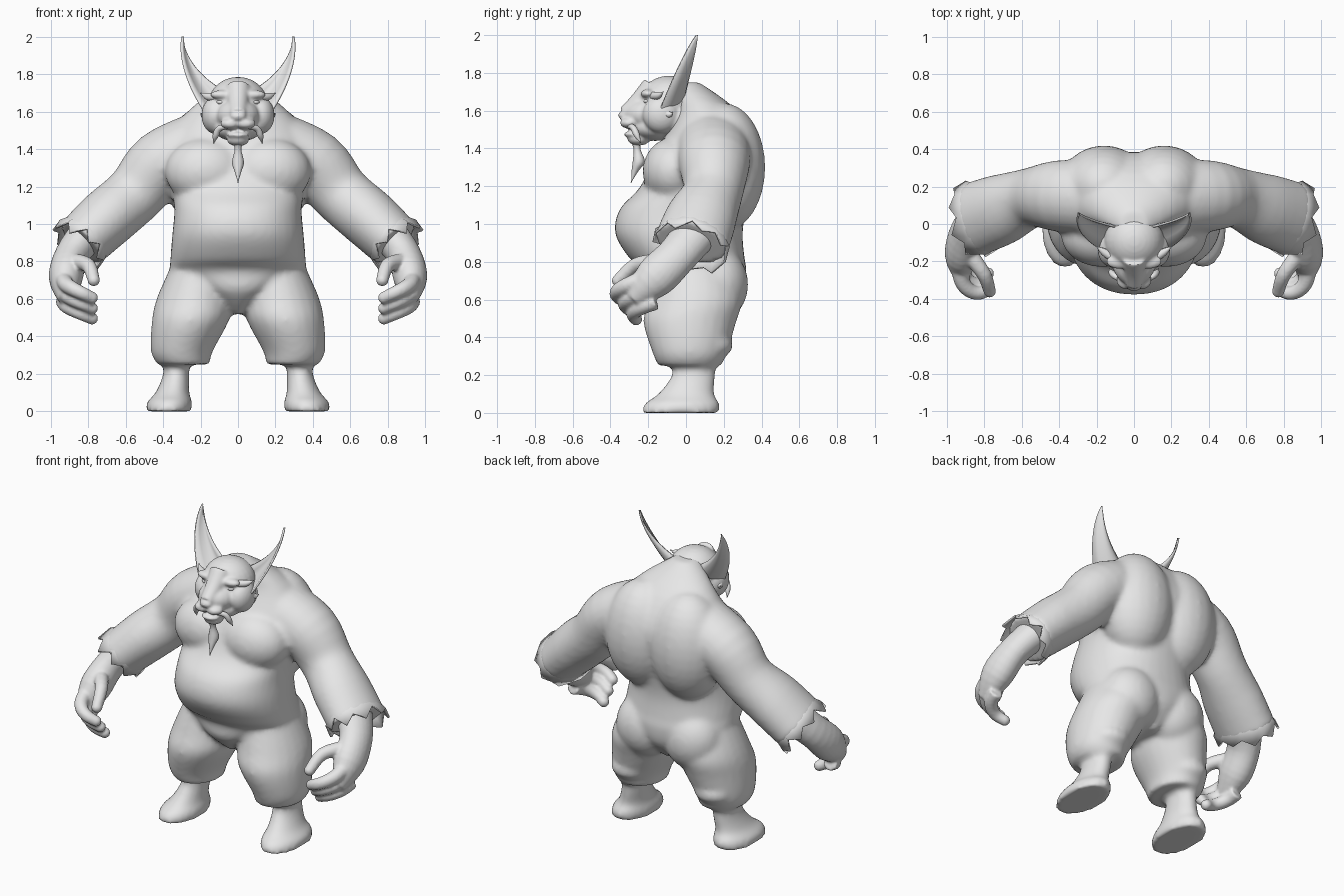
import bpy, bmesh, math, random
from mathutils import Vector, Matrix

random.seed(4)
if "Cube" in bpy.data.objects:
    bpy.data.objects.remove(bpy.data.objects["Cube"])

grey = bpy.data.materials.new("plain grey")
grey.use_nodes = True
grey.diffuse_color = (.8, .8, .8, 1)
grey.node_tree.nodes["Principled BSDF"].inputs["Base Color"].default_value = grey.diffuse_color

X, Y = Vector((1, 0, 0)), Vector((0, 1, 0))


def dense(stations, steps=4):
    """Catmull-Rom interpolation of stations (position and radii)."""
    last = len(stations) - 1
    smooth = []
    for i in range(last):
        before, start, end, after = (stations[max(0, min(last, i + k))] for k in (-1, 0, 1, 2))
        for j in range(steps):
            t = j / steps
            smooth.append([b + t * ((c - a) + t * ((2 * a - 5 * b + 4 * c - d)
                           + t * (3 * b - a - 3 * c + d))) / 2
                           for a, b, c, d in zip(before, start, end, after)])
    return smooth + [list(stations[last])]


def round_power(value, power):
    return math.copysign(abs(value) ** (2 / power), value)


def skin(bm, rings, closed=True):
    """Bridge successive rows of vertices with quads."""
    for low, high in zip(rings, rings[1:]):
        count = len(low)
        for k in range(count if closed else count - 1):
            j = (k + 1) % count
            bm.faces.new((low[k], low[j], high[j], high[k]))


def tube(bm, stations, depth=1, level=False, power=2, sides=24):
    """Closed loft through (x, y, z, radius[, depth radius]); off-centre lofts are paired."""
    path = dense(stations)
    paired = any(p[0] for p in stations)
    for mirror in ((1, -1) if paired else (1,)):
        rings = []
        for i, p in enumerate(path):
            u, v = X, Y
            if not level:
                ahead, behind = path[min(i + 1, len(path) - 1)], path[max(i - 1, 0)]
                direction = Vector(ahead[:3]) - Vector(behind[:3])
                u = direction.cross(Y).normalized()
                v = u.cross(direction).normalized()
            wide = max(p[3], .003)
            deep = p[4] if len(p) > 4 else wide * depth
            ring = []
            for k in range(sides):
                angle = math.tau * k / sides
                point = (Vector(p[:3]) + u * wide * round_power(math.cos(angle), power)
                         + v * deep * round_power(math.sin(angle), power))
                point.x *= mirror
                ring.append(bm.verts.new(point))
            rings.append(ring)
        skin(bm, rings)
        bm.faces.new(rings[0])
        bm.faces.new(rings[-1])


def ball(bm, centre, radii):
    """Ellipsoid; one off the centre line is paired."""
    x, y, z = centre
    for across in {x, -x}:
        place = Matrix.Translation((across, y, z)) @ Matrix.Diagonal((*radii, 1))
        bmesh.ops.create_uvsphere(bm, u_segments=24, v_segments=16, radius=1, matrix=place)


def finish(name, bm):
    bmesh.ops.recalc_face_normals(bm, faces=bm.faces)
    for face in bm.faces:
        face.smooth = True
    mesh = bpy.data.meshes.new(name)
    bm.to_mesh(mesh)
    bm.free()
    mesh.materials.append(grey)
    ob = bpy.data.objects.new(name, mesh)
    bpy.context.collection.objects.link(ob)
    return ob


def fuse(ob, voxel, passes):
    """Merge overlapping volumes into one soft skin."""
    remesh = ob.modifiers.new("fuse", "REMESH")
    remesh.mode = "VOXEL"
    remesh.voxel_size = voxel
    remesh.use_smooth_shade = True
    soften = ob.modifiers.new("soften", "SMOOTH")
    soften.factor = .5
    soften.iterations = passes


def thin_pair(ob):
    """Give a thin sheet some thickness and a mirrored twin."""
    ob.modifiers.new("thickness", "SOLIDIFY").thickness = .012
    ob.modifiers.new("mirror", "MIRROR").use_mirror_merge = False


# Torso rings: height, front, back, half width
bm = bmesh.new()
torso = [(.52, -.08, .2, .03), (.64, -.2, .3, .2), (.75, -.22, .32, .35), (.82, -.3, .31, .36),
         (.95, -.375, .3, .35), (1.08, -.35, .32, .34), (1.2, -.24, .36, .36), (1.4, -.15, .38, .4),
         (1.6, -.05, .27, .27), (1.75, -.08, .07, .07)]
tube(bm, [(0, (front + back) / 2, z, wide, (back - front) / 2) for z, front, back, wide in torso],
     level=True, power=2.2, sides=40)
ball(bm, (.17, -.06, 1.28), (.22, .17, .18))    # chest
ball(bm, (.16, .2, 1.3), (.24, .22, .34))       # upper back
ball(bm, (.17, .16, .68), (.19, .17, .2))       # seat
# Arms, trouser legs, shins and feet
tube(bm, [(.2, .14, 1.42, .18, .2), (.41, .15, 1.32, .18, .19), (.55, .14, 1.16, .16, .16),
          (.7, .08, 1.03, .16, .19), (.84, .03, .9, .15, .2)])
ball(bm, (.72, .15, 1.05), (.08, .11, .08))     # elbow
tube(bm, [(.2, .05, .75, .17), (.23, .05, .6, .205), (.255, .02, .48, .205),
          (.3, .02, .32, .165), (.29, .02, .25, .14)], depth=1.2, level=True)
ball(bm, (.3, .12, .36), (.13, .13, .08))       # trouser fold
tube(bm, [(.33, .04, .3, .07), (.33, .04, .2, .07), (.35, 0, .1, .09), (.365, -.02, .05, .12),
          (.37, -.03, 0, .125)], depth=1.65, level=True)
fuse(finish("body", bm), .016, 8)

# Hands: palm, three curled fingers and a thumb
bm = bmesh.new()
tube(bm, [(.8, .05, .95, .1), (.89, -.05, .83, .09), (.92, -.17, .71, .09), (.92, -.28, .6, .04)], depth=1.2)
digits = [[(.88, -.16, .8), (.8, -.27, .78), (.77, -.36, .7)]]
for i in range(3):
    knuckle = Vector((.93, -.25, .7)) + i * Vector((0, .045, -.055))
    curl = [math.radians(30 * step) for step in range(5)]
    digits.append([knuckle + Vector((.1 * (math.cos(a) - 1), -.12 * math.sin(a), -.045 * a)) for a in curl])
for path in digits:
    tube(bm, [(*p, .045 - .012 * k / (len(path) - 1)) for k, p in enumerate(path)], sides=14)
    ball(bm, path[-1], [.033] * 3)
fuse(finish("hands", bm), .0095, 3)

# Ragged sleeve cuffs around the wrist
bm = bmesh.new()
wrist = Vector((.84, .03, .9))
axis = Vector((.6, -.3, -.6)).normalized()
u = axis.cross(Y).normalized()
v = u.cross(axis)
teeth = 18
jagged = [.05 * (k % 2) + random.uniform(-.02, .02) for k in range(teeth)]
rows = []
for reach, radius in (([-.12] * teeth, .135), ([-.04] * teeth, .15), (jagged, .165)):
    rows.append([])
    for k, along in enumerate(reach):
        angle = math.tau * k / teeth
        rows[-1].append(bm.verts.new(wrist + axis * along
                                     + (u * math.cos(angle) + v * 1.28 * math.sin(angle)) * radius))
skin(bm, rows)
thin_pair(finish("sleeve_cuffs", bm))

# Head with muzzle, jaw and brow
bm = bmesh.new()
ball(bm, (0, -.09, 1.64), (.16, .16, .145))      # skull
ball(bm, (0, -.19, 1.58), (.12, .14, .09))       # muzzle
ball(bm, (0, -.16, 1.51), (.13, .13, .07))       # jaw
ball(bm, (0, -.02, 1.55), (.17, .17, .13))       # neck
tube(bm, [(0, -.17, 1.72, .07), (0, -.25, 1.64, .055), (0, -.32, 1.58, .045)])  # nose bridge
ball(bm, (0, -.33, 1.575), (.042, .03, .024))    # nose
ball(bm, (0, -.28, 1.475), (.06, .05, .018))     # lower lip
ball(bm, (0, -.25, 1.45), (.06, .06, .035))      # chin
ball(bm, (.04, -.3, 1.535), (.055, .05, .03))    # upper lip
ball(bm, (.12, -.13, 1.58), (.075, .1, .1))      # cheek
ball(bm, (.08, -.2, 1.69), (.07, .04, .025))     # brow
fuse(finish("head", bm), .009, 6)

bm = bmesh.new()
ball(bm, (.085, -.2, 1.65), (.03, .025, .015))
finish("eyes", bm)

# Whiskers, brow and cheek tufts, beard
bm = bmesh.new()
tube(bm, [(.05, -.31, 1.52, .012), (.1, -.28, 1.51, .016), (.12, -.26, 1.47, .016), (.13, -.24, 1.43, 0)], sides=12)
tube(bm, [(.1, -.19, 1.68, .02), (.16, -.15, 1.68, .02), (.2, -.12, 1.7, 0)], sides=12)
tube(bm, [(.15, -.12, 1.6, .03), (.18, -.09, 1.58, .02), (.2, -.07, 1.59, 0)], sides=12)
tube(bm, [(0, -.27, 1.46, .035), (0, -.26, 1.4, .018), (0, -.25, 1.33, .032),
          (0, -.27, 1.28, .018), (0, -.29, 1.22, 0)], level=True, sides=12)
finish("whiskers_and_beard", bm)

# Ears: cupped leaves that sweep up and narrow to a point
bm = bmesh.new()
rows = []
for i in range(17):
    t = i / 16
    rest = 1 - t
    middle = Vector((.3 - .165 * rest ** 2, -.075 + .135 * t, 1.655 + .345 * t))
    half = Vector((.04, -.065, -.07 * rest)) * max(rest, .01) ** .7
    cup = Vector((-.1, .5, -.2)) * half.length
    rows.append([bm.verts.new(middle + half * s + cup * (1 - s * s)) for s in (-1, -.6, -.2, .2, .6, 1)])
skin(bm, rows, closed=False)
thin_pair(finish("ears", bm))
